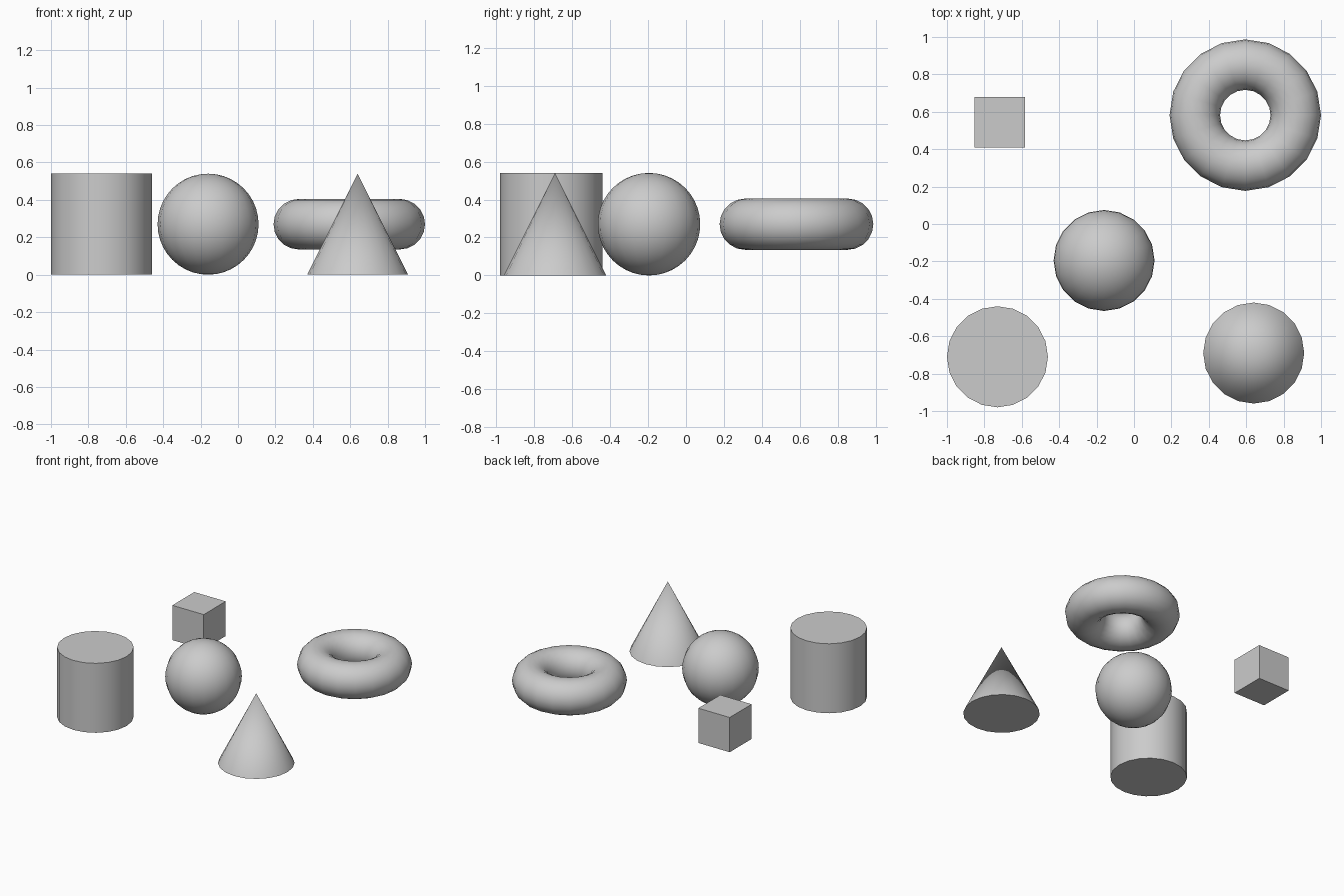
import bpy

if "Cube" in bpy.data.objects:
    bpy.data.objects.remove(bpy.data.objects["Cube"])

R = 0.27      # shared radius and half height
SIDES = 20    # facets around every round solid


def finish(name, smooth=True):
    obj = bpy.context.object
    obj.name = name
    if smooth:
        bpy.ops.object.shade_smooth_by_angle()
    return obj


mesh = bpy.ops.mesh

# Upright cylinder, front left
mesh.primitive_cylinder_add(vertices=SIDES, radius=R, depth=2 * R, location=(-0.73, -0.71, R))
finish("cylinder")

# Sphere near the middle
mesh.primitive_uv_sphere_add(segments=SIDES, ring_count=SIDES, radius=R, location=(-0.16, -0.195, R))
finish("sphere")

# Cone, front right
mesh.primitive_cone_add(vertices=SIDES, radius1=R, radius2=0, depth=2 * R, location=(0.64, -0.69, R))
finish("cone")

# Flat-lying ring, back right
mesh.primitive_torus_add(major_segments=SIDES, minor_segments=SIDES, major_radius=R,
                         minor_radius=R / 2, location=(0.595, 0.582, R))
finish("ring")

# Small floating cube, back left
mesh.primitive_cube_add(size=R, location=(-0.717, 0.545, R))
finish("cube", smooth=False)
